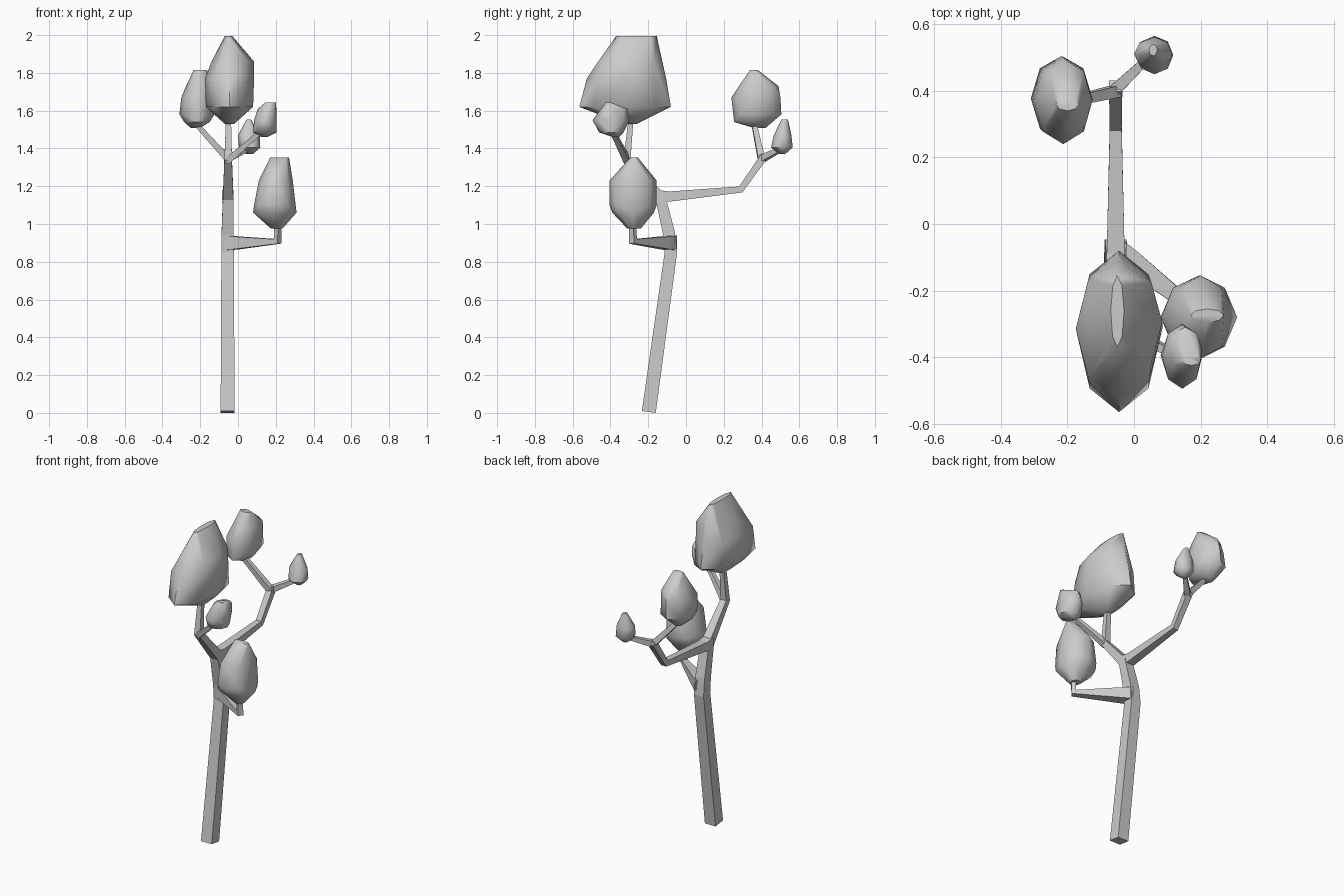
import bpy, bmesh
from math import cos, sin, pi, radians
from mathutils import Vector

if "Cube" in bpy.data.objects:
    bpy.data.objects.remove(bpy.data.objects["Cube"])


def add_object(name, bm):
    bmesh.ops.recalc_face_normals(bm, faces=bm.faces[:])
    mesh = bpy.data.meshes.new(name)
    bm.to_mesh(mesh)
    bm.free()
    obj = bpy.data.objects.new(name, mesh)
    bpy.context.collection.objects.link(obj)
    return obj


def limb(name, path, ref=(1, 0, 0)):
    """Tapered square limb through (x, y, z, half width) points."""
    bm = bmesh.new()
    pts = [Vector(p[:3]) for p in path]
    rings = []
    for i, p in enumerate(pts):
        a = (p - pts[i - 1]).normalized() if i else Vector()
        b = (pts[i + 1] - p).normalized() if i < len(pts) - 1 else Vector()
        t = (a + b).normalized()
        r = Vector(ref)
        u = (r - t * r.dot(t)).normalized()
        v = t.cross(u)
        w = path[i][3]
        rings.append([bm.verts.new(p + u * w * sx + v * w * sy)
                      for sx, sy in ((1, 1), (-1, 1), (-1, -1), (1, -1))])
    for lo, hi in zip(rings, rings[1:]):
        for k in range(4):
            bm.faces.new((lo[k], lo[(k + 1) % 4], hi[(k + 1) % 4], hi[k]))
    bm.faces.new(rings[0])
    bm.faces.new(rings[-1])
    return add_object(name, bm)


def foliage(name, levels, sides=8):
    """Faceted crown: hull of rings given as (z, xmin, xmax, ymin, ymax)."""
    bm = bmesh.new()
    for z, x0, x1, y0, y1 in levels:
        for k in range(sides):
            a = 2 * pi * k / sides
            bm.verts.new(((x0 + x1) / 2 + (x1 - x0) / 2 * cos(a),
                          (y0 + y1) / 2 + (y1 - y0) / 2 * sin(a), z))
    res = bmesh.ops.convex_hull(bm, input=bm.verts[:])
    loose = {e for e in res["geom_interior"] + res["geom_unused"]
             if isinstance(e, bmesh.types.BMVert)}
    bmesh.ops.delete(bm, geom=list(loose), context="VERTS")
    obj = add_object(name, bm)
    bpy.ops.object.select_all(action="DESELECT")
    obj.select_set(True)
    bpy.context.view_layer.objects.active = obj
    bpy.ops.object.shade_smooth_by_angle(angle=radians(48))
    return obj


# Leaning trunk, bending forward into the tallest branch
limb("trunk", [(-.055, -.197, .005, .037), (-.055, -.08, .85, .033),
               (-.055, -.09, .95, .032), (-.052, -.135, 1.14, .028),
               (-.052, -.312, 1.345, .02), (-.05, -.29, 1.57, .013)])

# Low side branch with upturned tip
limb("low_branch", [(-.055, -.08, .90, .038), (-.01, -.11, .90, .034),
                    (.21, -.28, .908, .017), (.21, -.285, 1.02, .013)],
     ref=(.6, .8, 0))

# Long rear branch and its two twigs
limb("rear_branch", [(-.055, -.15, 1.15, .03), (-.055, -.09, 1.145, .027),
                     (-.055, .29, 1.183, .018), (-.055, .415, 1.36, .02)])
limb("rear_left_twig", [(-.05, .40, 1.34, .018), (-.245, .355, 1.555, .012)],
     ref=(0, 1, 0))
limb("rear_right_twig", [(-.06, .40, 1.345, .018), (.055, .51, 1.40, .011)],
     ref=(0, 0, 1))

# Small front twig
limb("front_twig", [(-.055, -.31, 1.335, .018), (.135, -.395, 1.5, .011)],
     ref=(0, 1, 0))

# Foliage crowns
foliage("top_foliage", [(1.53, -.07, -.02, -.33, -.26),
                        (1.62, -.17, .08, -.565, -.08),
                        (1.77, -.175, .085, -.525, -.105),
                        (1.86, -.14, .085, -.465, -.125),
                        (1.995, -.07, -.03, -.37, -.155)])
foliage("low_foliage", [(.975, .175, .235, -.31, -.24),
                        (1.06, .08, .31, -.39, -.17),
                        (1.10, .085, .305, -.405, -.155),
                        (1.23, .11, .29, -.405, -.155),
                        (1.352, .17, .27, -.295, -.255)])
foliage("front_small_foliage", [(1.46, .125, .155, -.385, -.355),
                                (1.485, .08, .205, -.46, -.33),
                                (1.55, .085, .205, -.495, -.3),
                                (1.61, .105, .203, -.44, -.31),
                                (1.643, .145, .2, -.425, -.395)])
foliage("rear_left_foliage", [(1.508, -.25, -.2, .36, .42),
                              (1.54, -.285, -.15, .255, .45),
                              (1.58, -.31, -.125, .25, .505),
                              (1.67, -.3, -.125, .24, .5),
                              (1.73, -.275, -.13, .28, .49),
                              (1.815, -.235, -.165, .34, .38)])
foliage("rear_right_foliage", [(1.37, .045, .08, .495, .525),
                               (1.405, .005, .118, .45, .565),
                               (1.47, 0, .115, .465, .558),
                               (1.552, .045, .07, .505, .54)])
